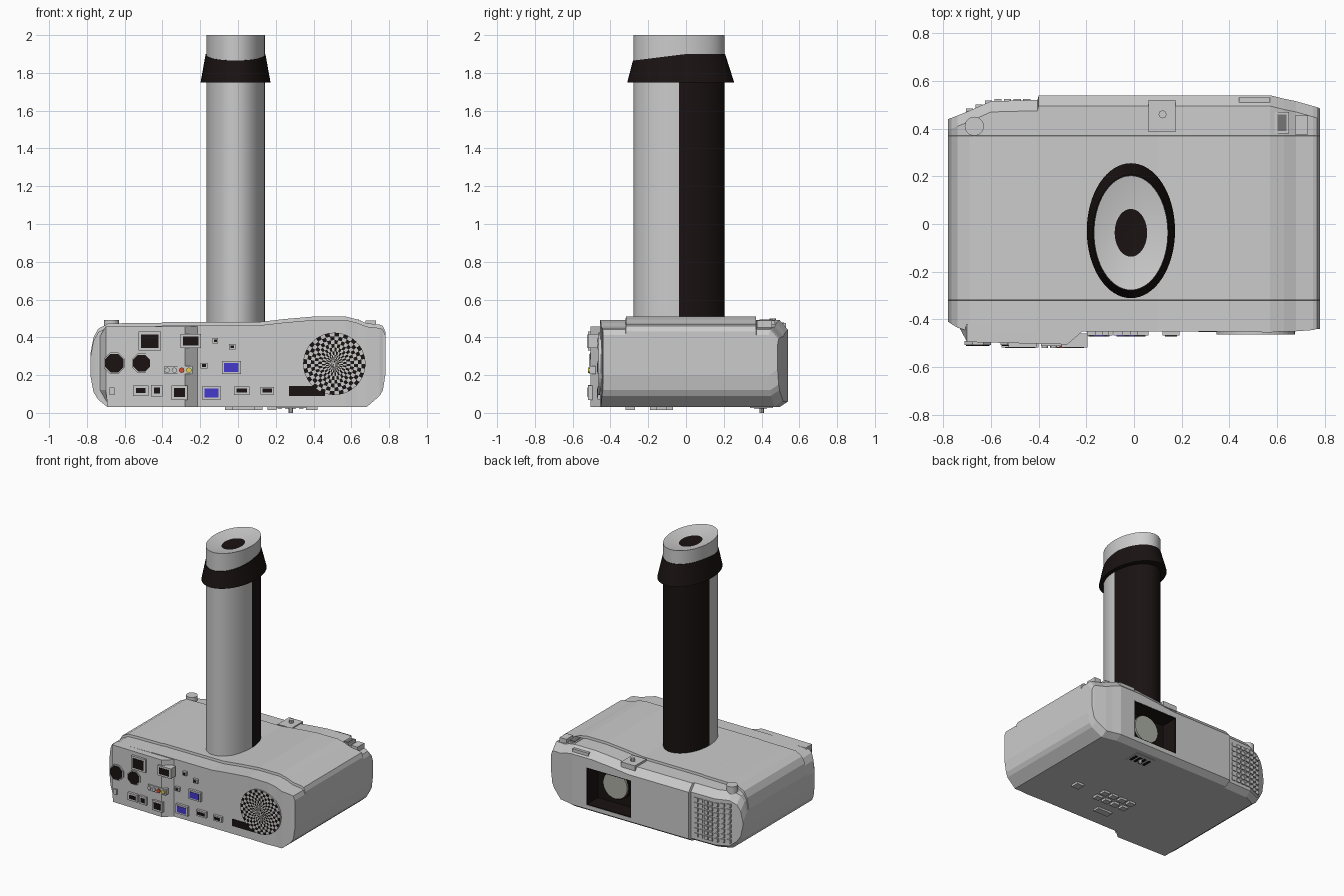
import bpy, bmesh, math
from mathutils import Vector

if "Cube" in bpy.data.objects:
    bpy.data.objects.remove(bpy.data.objects["Cube"])


def material(name, rgb):
    m = bpy.data.materials.new(name)
    m.diffuse_color = (*rgb, 1)
    m.use_nodes = True
    m.node_tree.nodes["Principled BSDF"].inputs["Base Color"].default_value = m.diffuse_color
    return m


BLACK = material("black", (0.01, 0.006, 0.006))
BLUE = material("blue", (0.06, 0.04, 0.6))
PALE = material("pale", (0.75, 0.75, 0.73))
RED = material("red", (0.7, 0.08, 0.03))
YELLOW = material("yellow", (0.8, 0.65, 0.05))
LENS = material("lens_glass", (0.4, 0.42, 0.36))
GREY = material("grey", (0.6, 0.6, 0.6))


def finish(name, bm, mats=(), recalc=True):
    if recalc:
        bmesh.ops.recalc_face_normals(bm, faces=bm.faces)
    me = bpy.data.meshes.new(name)
    bm.to_mesh(me)
    bm.free()
    ob = bpy.data.objects.new(name, me)
    bpy.context.collection.objects.link(ob)
    for m in mats:
        if m:
            me.materials.append(m)
    return ob


def smooth(ob):
    bpy.ops.object.select_all(action='DESELECT')
    ob.select_set(True)
    bpy.context.view_layer.objects.active = ob
    bpy.ops.object.shade_smooth_by_angle(angle=math.radians(35))


def box(name, lo, hi, mat=None):
    bm = bmesh.new()
    bmesh.ops.create_cube(bm, size=1)
    for v in bm.verts:
        v.co = Vector([lo[i] if v.co[i] < 0 else hi[i] for i in range(3)])
    return finish(name, bm, [mat])


def loft(name, rings, mats=(), caps=True, pick=None):
    bm = bmesh.new()
    vs = [[bm.verts.new(p) for p in r] for r in rings]
    n = len(vs[0])
    for a, b in zip(vs, vs[1:]):
        for i in range(n):
            bm.faces.new((a[i], a[(i + 1) % n], b[(i + 1) % n], b[i]))
    if caps:
        bm.faces.new(vs[0])
        bm.faces.new(vs[-1])
    if pick:
        for f in bm.faces:
            f.material_index = pick(f.calc_center_median())
    return finish(name, bm, mats)


def disc(name, c, r, depth, axis, mat=None, n=24, turn=0.0):
    # short cylinder along y or z, starting at c
    rings = []
    for d in (0, depth):
        ring = []
        for i in range(n):
            a = 2 * math.pi * (i + turn) / n
            u, w = r * math.cos(a), r * math.sin(a)
            ring.append((c[0] + u, c[1] + d, c[2] + w) if axis == 'y'
                        else (c[0] + u, c[1] + w, c[2] + d))
        rings.append(ring)
    return loft(name, rings, [mat])


# Main housing: lofted along x, each station = x, bottom, top, front y, back y
stations = [
    (-.78, .19, .32, -.41, .44), (-.765, .11, .40, -.42, .445), (-.74, .07, .445, -.435, .455),
    (-.69, .03, .472, -.45, .475), (-.60, .03, .475, -.45, .515), (-.405, .03, .477, -.45, .52),
    (-.40, .03, .48, -.45, .54), (.10, .03, .48, -.45, .54), (.25, .03, .497, -.45, .54),
    (.40, .03, .51, -.45, .54), (.57, .03, .51, -.455, .54), (.63, .03, .495, -.45, .525),
    (.68, .03, .475, -.45, .515), (.75, .09, .467, -.445, .495), (.767, .12, .46, -.44, .49),
    (.78, .2, .43, -.44, .485)]
rings = []
for x, zb, zt, yf, yb in stations:
    rim = zt - .018
    sec = [(yf, zb), (yf, rim), (-.32, rim), (-.318, zt), (.37, zt), (.372, rim),
           (yb - .045, rim), (yb, zt - .07), (yb, zb + .03), (yb - .045, zb)]
    rings.append([(x, y, z) for y, z in sec])
body = loft("housing", rings)

# Lens recess cut into the back
cutter = box("recess_cutter", (.08, .40, .09), (.45, .70, .37))
cutter.hide_render = True
mod = body.modifiers.new("recess", 'BOOLEAN')
mod.object = cutter
mod.operation = 'DIFFERENCE'
mod.solver = 'EXACT'
bpy.context.view_layer.objects.active = body
bpy.ops.object.modifier_apply(modifier=mod.name)
bpy.data.objects.remove(cutter)
box("recess_back", (.08, .40, .09), (.45, .41, .37), BLACK)
for nm, lo, hi in (("left", (.08, .40, .09), (.086, .538, .37)), ("right", (.444, .40, .09), (.45, .538, .37)),
                   ("floor", (.08, .40, .09), (.45, .538, .096)), ("roof", (.08, .40, .364), (.45, .538, .37))):
    box("recess_" + nm, lo, hi, BLACK)
disc("lens_barrel", (.27, .40, .25), .11, .04, 'y', BLACK, 32)
disc("lens", (.27, .43, .25), .10, .025, 'y', LENS, 32)

# Exhaust grille on the angled back corner
for i in range(7):
    x = -.45 - i * .04
    y = .517 if x > -.6 else .515 + (x + .6) * .44
    for j in range(8):
        z = .085 + j * .038
        box("grille_cell", (x - .015, y - .03, z), (x + .015, y + .008, z + .026))

# Connector panel on the front left
plan = [(-.735, -.43), (-.70, -.495), (-.28, -.505), (-.215, -.45), (-.215, -.42), (-.735, -.42)]
loft("connector_panel", [[(max(x, -.69), y, .03) for x, y in plan], [(x, y, .12) for x, y in plan],
                         [(x, y, .40) for x, y in plan], [(max(x, -.70), y, .457) for x, y in plan]])


def port(name, x, z, w, h, mat=BLACK, rim=.012):
    y = -.50 if x < -.21 else -.45
    box(name + "_frame", (x - w / 2, y - .018, z - h / 2), (x + w / 2, y + .04, z + h / 2))
    box(name, (x - w / 2 + rim, y - .021, z - h / 2 + rim), (x + w / 2 - rim, y, z + h / 2 - rim), mat)


for x, z, w, h in ((-.467, .38, .12, .1), (-.25, .38, .11, .075), (-.515, .118, .08, .055),
                   (-.43, .118, .06, .06), (-.31, .107, .085, .075), (.02, .118, .08, .045),
                   (.155, .118, .07, .04), (-.12, .382, .03, .03), (-.03, .35, .035, .03), (-.18, .25, .035, .03)):
    port("socket", x, z, w, h, BLACK, min(.014, h * .25))
port("blue_socket", -.14, .105, .1, .07, BLUE)
port("blue_socket", -.035, .24, .1, .07, BLUE)
for x, r in ((-.655, .06), (-.51, .055)):
    disc("round_socket_rim", (x, -.49, .263), r, -.018, 'y', None, 8, .5)
    disc("round_socket", (x, -.49, .263), r * .88, -.022, 'y', BLACK, 8, .5)
box("jack_strip", (-.39, -.512, .205), (-.24, -.48, .248))
for x, m in ((-.375, PALE), (-.337, PALE), (-.298, RED), (-.26, YELLOW)):
    disc("jack", (x, -.51, .226), .014, -.01, 'y', m, 12)
box("pale_switch", (-.68, -.505, .095), (-.655, -.48, .135), PALE)
box("front_slot", (.27, -.454, .09), (.46, -.44, .142), BLACK)

# Round fan grille with a chequered ring pattern
bm = bmesh.new()
N, R = 40, 8
g = [[bm.verts.new((.51 + r * math.cos(2 * math.pi * i / N), -.464, .26 + r * math.sin(2 * math.pi * i / N)))
      for i in range(N)] for r in [.165 * (1 - k / (R + .3)) for k in range(R + 1)]]
for k in range(R):
    for i in range(N):
        f = bm.faces.new((g[k][i], g[k][(i + 1) % N], g[k + 1][(i + 1) % N], g[k + 1][i]))
        f.material_index = (i + k) % 2
bm.faces.new(g[-1])
finish("fan_grille", bm, [PALE, BLACK])
disc("fan_backing", (.51, -.44, .26), .165, -.0235, 'y', None, N)

# Top controls
disc("top_knob", (-.67, .41, .43), .04, .062, 'z')
box("post_plate", (.06, .385, .44), (.175, .52, .478))
disc("top_post", (.12, .46, .45), .017, .05, 'z', None, 8)
box("top_button", (.59, .38, .44), (.65, .47, .49))
box("top_button_cap", (.602, .39, .48), (.64, .46, .494), material("dark_grey", (.18, .18, .18)))
box("top_button", (.675, .375, .43), (.73, .455, .488))
box("back_latch", (.44, .50, .40), (.57, .53, .475))

# Underside details
for i in range(4):
    for j in range(2):
        box("under_pad", (-.07 + i * .075, -.19 + j * .075, .014), (-.02 + i * .075, -.145 + j * .075, .04))
box("under_pad", (.36, -.16, .014), (.42, -.10, .04))
box("under_bar", (-.03, -.32, .016), (.09, -.27, .04))
box("under_plate", (.20, .34, .026), (.36, .46, .04), PALE)
for i in range(4):
    box("under_slit", (.21 + i * .038, .36, .024), (.232 + i * .038, .43, .04), BLACK)
disc("under_foot", (.28, .40, 0), .012, .04, 'z', None, 8)

# Oval column, dark on its back half, with a shallow dished top
CX, CY, SEG = -.013, -.037, 64


def oval(a, b, z, cy=CY):
    out = []
    for i in range(SEG):
        t = 2 * math.pi * i / SEG
        x, y = CX + a * math.cos(t), cy + b * math.sin(t)
        out.append((x, y, z(y) if callable(z) else z))
    return out


def tone(c):
    if c.z < 1.8 and c.y > CY:
        return 1
    return 1 if c.z > 1.95 and abs(c.x - CX) < .01 and abs(c.y - CY) < .01 else 0


col = loft("column", [oval(.155, .24, .40), oval(.155, .24, 1.82), oval(.155, .24, 2.0), oval(.068, .1, 1.972)],
           [GREY, BLACK], True, tone)
smooth(col)


# Flared dark collar with a slanted upper edge
def slant(y):
    return 1.9 - .035 * max(0, -y) / .28


collar = loft("collar", [oval(.15, .235, 1.75), oval(.185, .283, 1.75, -.028),
                         oval(.159, .244, slant), oval(.15, .235, slant)], [BLACK], False)
smooth(collar)
